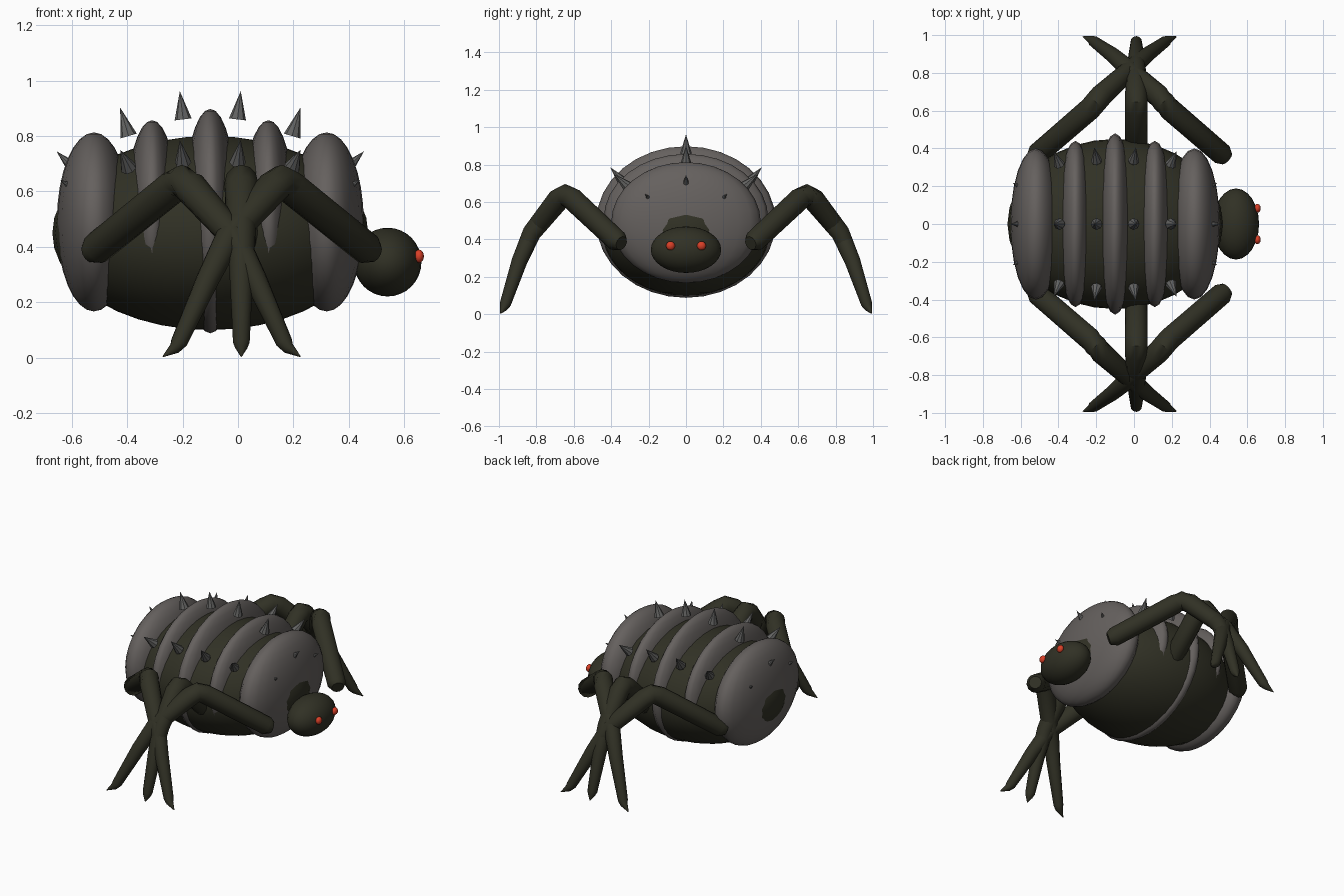
import bpy, bmesh, math
from mathutils import Vector

if "Cube" in bpy.data.objects:
    bpy.data.objects.remove(bpy.data.objects["Cube"])


def material(name, rgb):
    m = bpy.data.materials.new(name)
    m.diffuse_color = (*rgb, 1)
    m.use_nodes = True
    m.node_tree.nodes["Principled BSDF"].inputs["Base Color"].default_value = m.diffuse_color
    return m


DARK = material("dark_olive", (0.030, 0.030, 0.018))
SHELL = material("shell_grey", (0.130, 0.118, 0.112))
SPIKE = material("spike_grey", (0.125, 0.125, 0.122))
RED = material("eye_red", (0.70, 0.05, 0.02))


def ellipsoid(name, centre, radii, mat, seg=24, rings=16):
    bpy.ops.mesh.primitive_uv_sphere_add(segments=seg, ring_count=rings, location=centre)
    ob = bpy.context.object
    ob.name = name
    ob.scale = radii
    bpy.ops.object.transform_apply(location=False, rotation=False, scale=True)
    bpy.ops.object.shade_smooth()
    ob.data.materials.append(mat)
    return ob


def spike(base, tip, radius):
    base, tip = Vector(base), Vector(tip)
    d = tip - base
    bpy.ops.mesh.primitive_cone_add(vertices=8, radius1=radius, radius2=0,
                                    depth=d.length, location=(base + tip) / 2)
    ob = bpy.context.object
    ob.name = "spike"
    ob.rotation_euler = d.to_track_quat('Z', 'Y').to_euler()
    ob.data.materials.append(SPIKE)


def tube(name, path, mat, sides=12):
    """Sweep a ring along points of (position, radius)."""
    bm = bmesh.new()
    pts = [Vector(p) for p, r in path]
    rings = []
    for i, (p, r) in enumerate(path):
        a, b = pts[max(i - 1, 0)], pts[min(i + 1, len(pts) - 1)]
        t = (b - a).normalized()
        u = t.cross(Vector((1, 0, 0))).normalized()
        v = t.cross(u)
        rings.append([bm.verts.new(pts[i] + r * (math.cos(k * math.tau / sides) * u +
                                                 math.sin(k * math.tau / sides) * v))
                      for k in range(sides)])
    for r0, r1 in zip(rings, rings[1:]):
        for k in range(sides):
            n = (k + 1) % sides
            bm.faces.new((r0[k], r0[n], r1[n], r1[k]))
    bm.faces.new(rings[0])
    bm.faces.new(rings[-1])
    bmesh.ops.recalc_face_normals(bm, faces=bm.faces)
    me = bpy.data.meshes.new(name)
    bm.to_mesh(me)
    bm.free()
    ob = bpy.data.objects.new(name, me)
    bpy.context.collection.objects.link(ob)
    me.materials.append(mat)
    bpy.ops.object.select_all(action='DESELECT')
    ob.select_set(True)
    bpy.context.view_layer.objects.active = ob
    bpy.ops.object.shade_smooth_by_angle(angle=math.radians(45))


# Body and the five shell bands
MID = -0.1
ellipsoid("body", (MID, 0, 0.45), (0.57, 0.45, 0.35), DARK, 32, 20)
ellipsoid("shell_band_middle", (MID, 0, 0.493), (0.10, 0.48, 0.405), SHELL)
for s in (-1, 1):
    ellipsoid("shell_band_inner", (MID + s * 0.21, 0, 0.51), (0.095, 0.44, 0.347), SHELL)
    ellipsoid("shell_band_end", (MID + s * 0.42, 0, 0.49), (0.134, 0.40, 0.323), SHELL)

# Head and eyes
ellipsoid("head", (0.54, 0, 0.345), (0.122, 0.188, 0.124), DARK)
for s in (-1, 1):
    ellipsoid("eye", (0.653, s * 0.083, 0.366), (0.018, 0.024, 0.024), RED, 12, 8)

# Spikes between bands, on the crest and on both shoulders
for s in (-1, 1):
    spike((MID + s * 0.098, 0, 0.86), (MID + s * 0.11, 0, 0.962), 0.031)
    spike((MID + s * 0.295, 0, 0.80), (MID + s * 0.325, 0, 0.902), 0.031)
    spike((MID + s * 0.50, 0, 0.69), (MID + s * 0.555, 0, 0.745), 0.022)
    for y in (-1, 1):
        spike((MID + s * 0.098, y * 0.335, 0.705), (MID + s * 0.11, y * 0.405, 0.785), 0.030)
        spike((MID + s * 0.295, y * 0.315, 0.685), (MID + s * 0.325, y * 0.385, 0.75), 0.030)
        spike((MID + s * 0.51, y * 0.20, 0.622), (MID + s * 0.542, y * 0.218, 0.642), 0.013)

# Legs: an outer pair crossing at the feet and a straight middle leg, on each side
CROSS = -0.023
# across, outward, height, radius
LEG = [(-0.515, 0.345, 0.380, 0.038), (-0.49, 0.368, 0.392, 0.058),
       (-0.21, 0.61, 0.618, 0.060), (-0.18, 0.645, 0.636, 0.060),
       (-0.15, 0.68, 0.616, 0.060), (0.01, 0.825, 0.435, 0.050),
       (0.085, 0.89, 0.285, 0.042), (0.19, 0.966, 0.055, 0.030),
       (0.205, 0.975, 0.035, 0.022), (0.248, 0.992, 0.004, 0.002)]
for y in (-1, 1):
    for s in (-1, 1):
        tube("outer_leg", [((CROSS + s * a, y * b, z), r) for a, b, z, r in LEG], DARK)
    tube("middle_leg", [((0.012, y * b, z), r) for a, b, z, r in LEG], DARK)
